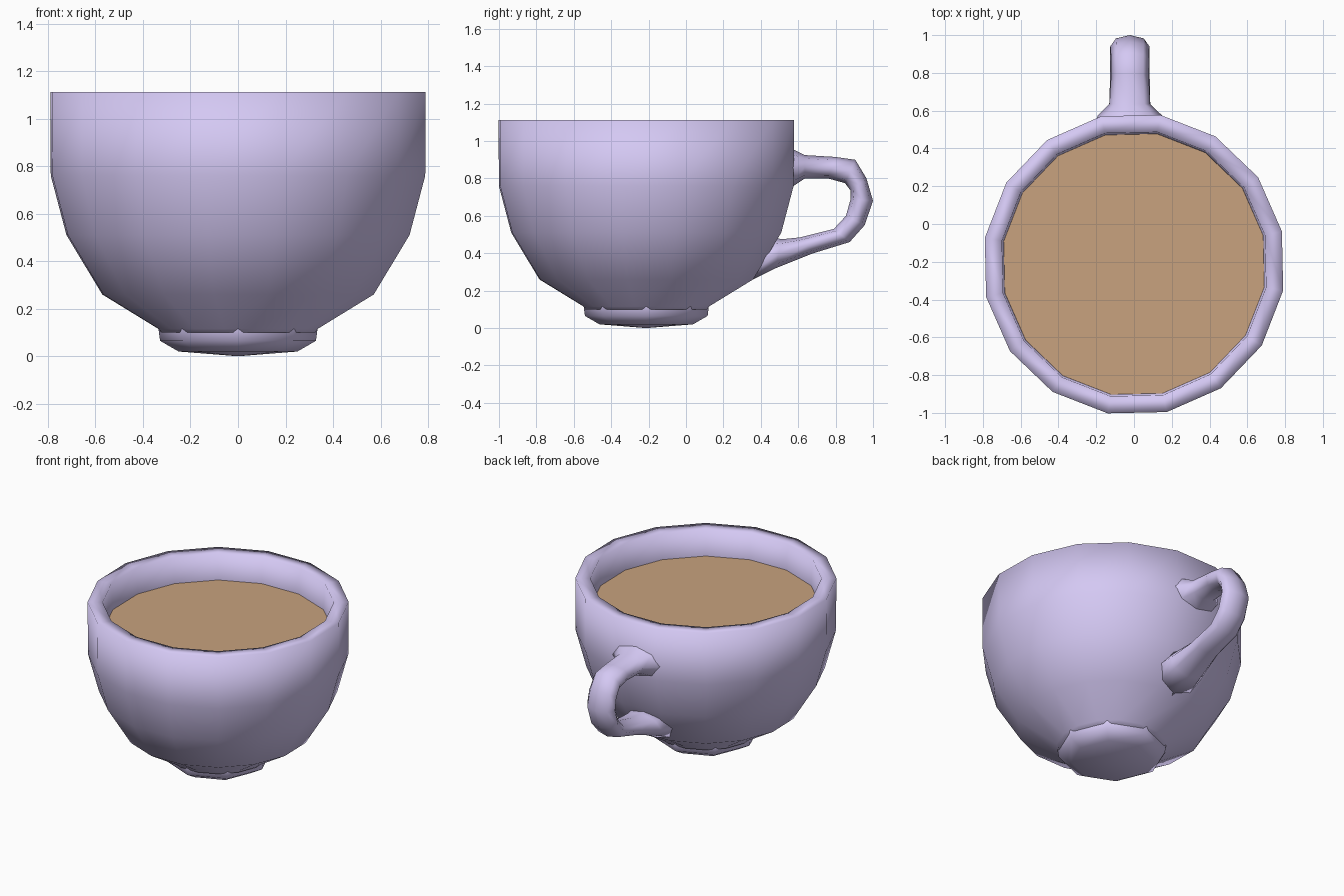
import bpy, bmesh, math
from mathutils import Vector

if "Cube" in bpy.data.objects:
    bpy.data.objects.remove(bpy.data.objects["Cube"])

CY = -0.2125  # cup axis
TURN = math.radians(12.5)


def material(name, color):
    m = bpy.data.materials.new(name)
    m.diffuse_color = (*color, 1)
    m.use_nodes = True
    m.node_tree.nodes["Principled BSDF"].inputs["Base Color"].default_value = m.diffuse_color
    return m


lilac = material("lilac_glaze", (0.66, 0.58, 0.90))
brown = material("milky_drink", (0.58, 0.36, 0.21))


def loft(name, rings, mat, cap_start=True, cap_end=True, angle=None):
    """Skin a list of equal-length point rings; a cap can be a tip point."""
    bm = bmesh.new()
    loops = [[bm.verts.new(p) for p in r] for r in rings]
    n = len(loops[0])
    for a, b in zip(loops, loops[1:]):
        for i in range(n):
            j = (i + 1) % n
            bm.faces.new((a[i], a[j], b[j], b[i]))
    for cap, loop in ((cap_start, loops[0]), (cap_end, loops[-1])):
        if isinstance(cap, Vector):
            tip = bm.verts.new(cap)
            for i in range(n):
                bm.faces.new((loop[i], loop[(i + 1) % n], tip))
        elif cap:
            bm.faces.new(loop)
    bmesh.ops.recalc_face_normals(bm, faces=bm.faces)
    me = bpy.data.meshes.new(name)
    bm.to_mesh(me)
    bm.free()
    ob = bpy.data.objects.new(name, me)
    bpy.context.collection.objects.link(ob)
    me.materials.append(mat)
    me.shade_smooth()
    return ob


def circle(r, z, n=16, turn=TURN):
    return [(r * math.cos(turn + math.tau * i / n),
             CY + r * math.sin(turn + math.tau * i / n), z) for i in range(n)]


# Bowl: outer wall, rim and inner wall
bowl = [(0.33, 0.10), (0.34, 0.115), (0.58, 0.26), (0.733, 0.51), (0.80, 0.76),
        (0.802, 1.112), (0.71, 1.11), (0.70, 0.93), (0.69, 0.76), (0.62, 0.52),
        (0.46, 0.30), (0.25, 0.20)]
loft("cup_bowl", [circle(r, z) for r, z in bowl], lilac)

# Foot: eight-sided, shallow pointed underside
foot = [(0.25, 0.02), (0.328, 0.065), (0.335, 0.118), (0.335, 0.14)]
loft("cup_foot", [circle(r, z, 8, 0) for r, z in foot], lilac,
     cap_start=Vector((0, CY, 0)))

# Drink surface
loft("drink", [circle(0.66, 0.90), circle(0.703, 0.935)], brown).data.shade_flat()

# Handle: outer (y, z), inner (y, z), half width
HANDLE = [
    (0.50, 0.975, 0.50, 0.74, 0.19), (0.575, 0.955, 0.575, 0.76, 0.17),
    (0.635, 0.925, 0.635, 0.80, 0.108), (0.80, 0.915, 0.76, 0.80, 0.10),
    (0.905, 0.90, 0.85, 0.775, 0.10), (0.965, 0.80, 0.88, 0.735, 0.102),
    (1.0, 0.68, 0.88, 0.69, 0.104), (0.955, 0.55, 0.855, 0.60, 0.104),
    (0.875, 0.46, 0.79, 0.53, 0.104), (0.68, 0.40, 0.61, 0.485, 0.108),
    (0.48, 0.32, 0.51, 0.475, 0.14), (0.31, 0.235, 0.42, 0.50, 0.17)]
rings = []
for oy, oz, iy, iz, w in HANDLE:
    outer, inner = Vector((-0.022, oy, oz)), Vector((-0.022, iy, iz))
    mid, half = (outer + inner) / 2, (outer - inner) / 2
    rings.append([mid + half * math.sin(math.tau * k / 8)
                  + Vector((w * math.cos(math.tau * k / 8), 0, 0)) for k in range(8)])
loft("cup_handle", rings, lilac)
